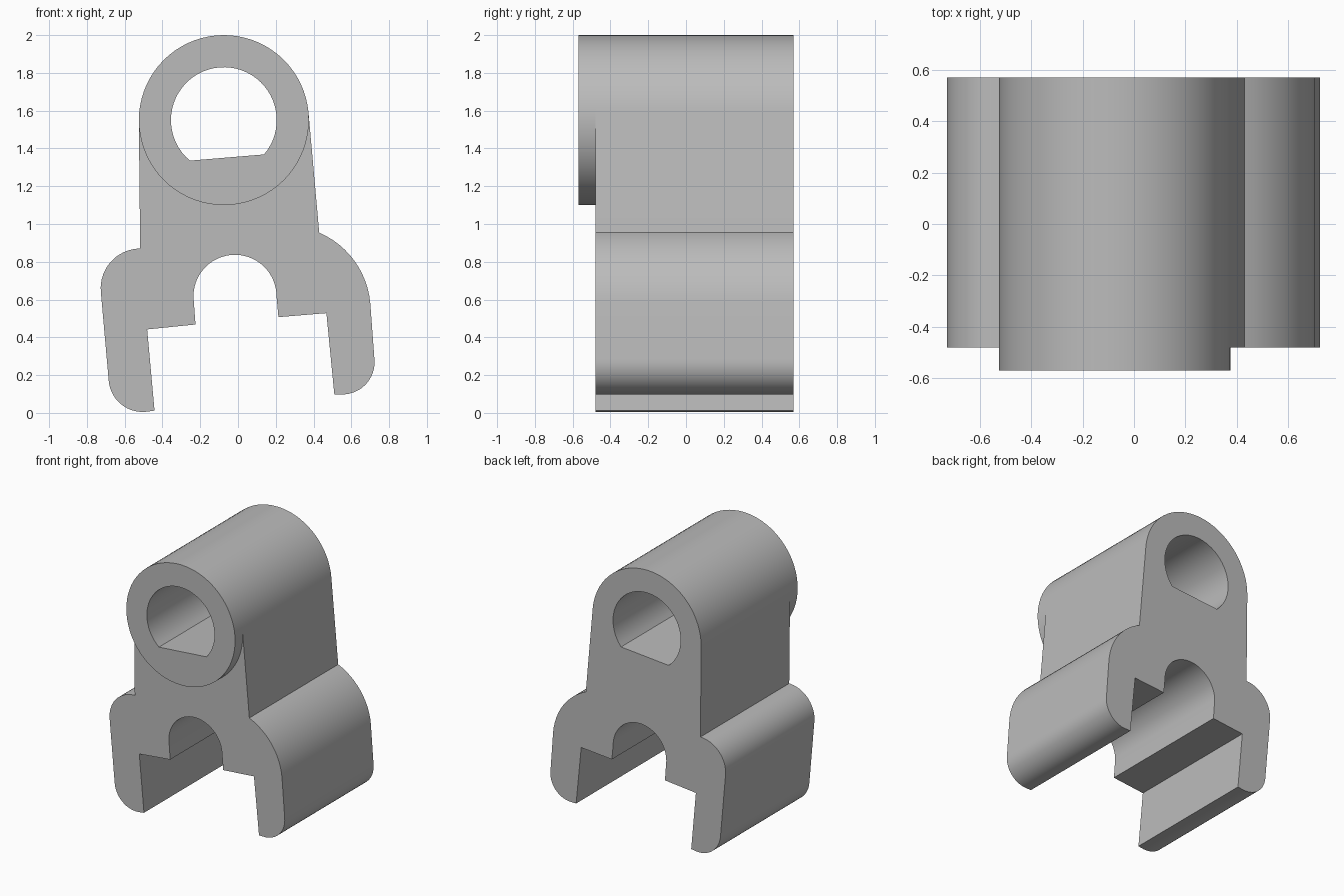
import bpy, bmesh
from math import cos, sin, radians

cube = bpy.data.objects.get("Cube")
if cube:
    bpy.data.objects.remove(cube, do_unlink=True)

FRONT, BODY_FRONT, BACK = -0.57, -0.48, 0.57
EYE = (-0.075, 1.55)          # centre of the upper bore

grey = bpy.data.materials.new("plain grey")
grey.use_nodes = True
colour = (0.5, 0.5, 0.5, 1)
grey.diffuse_color = colour
grey.node_tree.nodes["Principled BSDF"].inputs["Base Color"].default_value = colour


def arc(cx, cz, r, a0, a1, n):
    """Points (x, z) on an arc, angles in degrees, both ends included."""
    angles = [radians(a0 + (a1 - a0) * i / n) for i in range(n + 1)]
    return [(cx + r * cos(a), cz + r * sin(a)) for a in angles]


def extrude_profile(name, loops, y0, y1, open_back=False):
    """Fill closed loops (outline and holes) at y0 and extrude them to y1."""
    bm = bmesh.new()
    edges = []
    for loop in loops:
        vs = [bm.verts.new((x, y0, z)) for x, z in loop]
        edges += [bm.edges.new((v, vs[i - 1])) for i, v in enumerate(vs)]
    bmesh.ops.triangle_fill(bm, edges=edges, use_beauty=True, normal=(0, -1, 0))
    ext = bmesh.ops.extrude_face_region(bm, geom=bm.faces[:], use_keep_orig=True)
    new_verts = [g for g in ext["geom"] if isinstance(g, bmesh.types.BMVert)]
    bmesh.ops.translate(bm, verts=new_verts, vec=(0, y1 - y0, 0))
    bmesh.ops.recalc_face_normals(bm, faces=bm.faces[:])
    if open_back:
        cap = [f for f in bm.faces if all(abs(v.co.y - y1) < 1e-5 for v in f.verts)]
        bmesh.ops.delete(bm, geom=cap, context='FACES_ONLY')
    mesh = bpy.data.meshes.new(name)
    bm.to_mesh(mesh)
    bm.free()
    mesh.materials.append(grey)
    obj = bpy.data.objects.new(name, mesh)
    bpy.context.collection.objects.link(obj)
    bpy.ops.object.select_all(action='DESELECT')
    obj.select_set(True)
    bpy.context.view_layer.objects.active = obj
    bpy.ops.object.shade_smooth_by_angle(angle=radians(30))
    return obj


# D-shaped bore: an arc closed by a slightly tilted flat
bore = arc(*EYE, 0.28, -40.5, 230, 44)

# Clip outline, running anticlockwise from the right side of the eye
outline = (
    arc(*EYE, 0.45, 5, 180, 35)                      # rounded top
    + [(-0.518, 0.87)]                               # left neck
    + arc(-0.517, 0.66, 0.21, 95, 185, 14)           # left shoulder
    + arc(-0.505, 0.185, 0.18, 185, 275, 14)         # left foot
    + [(-0.442, 0.012), (-0.481, 0.442), (-0.225, 0.468)]
    + arc(-0.016, 0.617, 0.22, 180, 0, 28)           # lower arch
    + [(0.214, 0.507), (0.468, 0.528), (0.51, 0.098)]
    + arc(0.553, 0.268, 0.17, 275, 365, 14)          # right foot
    + arc(0.252, 0.541, 0.45, 5, 66.7, 12)           # right shoulder
)
extrude_profile("clip_body", [outline, bore], BODY_FRONT, BACK)

# Collar standing proud of the front face
ring = arc(*EYE, 0.45, 5, 365, 72)[:-1]
extrude_profile("front_collar", [ring, bore], FRONT, BODY_FRONT, open_back=True)
